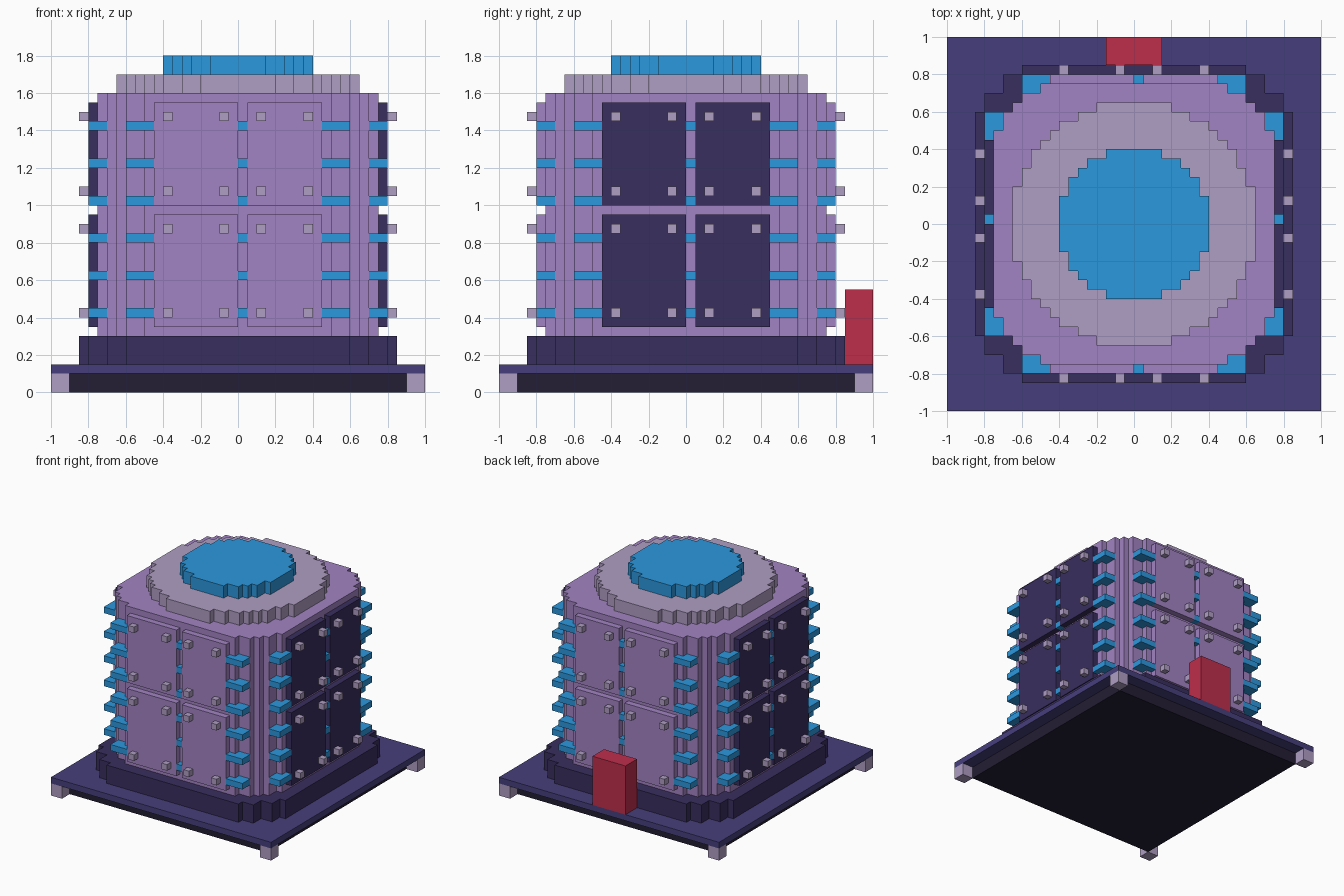
import bpy, bmesh

if "Cube" in bpy.data.objects:
    bpy.data.objects.remove(bpy.data.objects["Cube"])

def material(name, hexcode):
    m = bpy.data.materials.new(name)
    srgb = [int(hexcode[i:i + 2], 16) / 255 for i in (0, 2, 4)]
    lin = [c / 12.92 if c <= 0.04045 else ((c + 0.055) / 1.055) ** 2.4 for c in srgb]
    m.diffuse_color = (*lin, 1)
    m.use_nodes = True
    m.node_tree.nodes["Principled BSDF"].inputs["Base Color"].default_value = m.diffuse_color
    return m

NIGHT = material("night", "231D33")
DARK = material("dark_violet", "392E5E")
INDIGO = material("indigo", "463F7C")
PURPLE = material("purple", "A283C3")
PALE = material("pale_violet", "AF9EC4")
BLUE = material("blue", "2C98DE")
RED = material("red", "BE2E4C")

def finish(name, bm, mat):
    bmesh.ops.recalc_face_normals(bm, faces=bm.faces)
    me = bpy.data.meshes.new(name)
    bm.to_mesh(me)
    bm.free()
    me.materials.append(mat)
    ob = bpy.data.objects.new(name, me)
    bpy.context.collection.objects.link(ob)
    return ob

def boxes(name, items, mat):
    """One object made of boxes given as (x0, x1, y0, y1, z0, z1)."""
    bm = bmesh.new()
    for x0, x1, y0, y1, z0, z1 in items:
        vs = bmesh.ops.create_cube(bm, size=1)["verts"]
        for v in vs:
            v.co = (x1 if v.co.x > 0 else x0, y1 if v.co.y > 0 else y0, z1 if v.co.z > 0 else z0)
    return finish(name, bm, mat)

def prism(name, quarter, z0, z1, mat):
    """Extrude an outline mirrored from its +x +y quarter (listed from top to right)."""
    q = quarter
    pts = (q + [(x, -y) for x, y in reversed(q)] + [(-x, -y) for x, y in q]
           + [(-x, y) for x, y in reversed(q)])
    bm = bmesh.new()
    face = bm.faces.new([bm.verts.new((x, y, z0)) for x, y in pts])
    ext = bmesh.ops.extrude_face_region(bm, geom=[face], use_keep_orig=True)
    for g in ext["geom"]:
        if isinstance(g, bmesh.types.BMVert):
            g.co.z = z1
    return finish(name, bm, mat)

def stepped_disc(name, n, z0, z1, mat, cell=0.05):
    """Round disc with a stepped edge, n cells in radius."""
    quarter, last = [], 0
    for row in range(n, 0, -1):
        w = int((n * n - (row - 0.5) ** 2) ** 0.5 + 0.5)
        if w != last:
            if last:
                quarter.append((last * cell, row * cell))
            quarter.append((w * cell, row * cell))
            last = w
    return prism(name, quarter, z0, z1, mat)

def on_side(side, u0, u1, d0, d1, z0, z1):
    """Box on one wall: u runs along the wall, d is the distance from the centre."""
    if side in ("front", "left"):
        d0, d1 = -d1, -d0
    if side in ("front", "back"):
        return (u0, u1, d0, d1, z0, z1)
    return (d0, d1, u0, u1, z0, z1)

# Base: inset slab, corner feet and top plate
boxes("base_slab", [(-0.9, 0.9, -0.9, 0.9, 0, 0.1)], NIGHT)
boxes("corner_feet", [(x, x + 0.1, y, y + 0.1, 0, 0.1) for x in (-1, 0.9) for y in (-1, 0.9)], PALE)
boxes("base_plate", [(-1, 1, -1, 1, 0.1, 0.15)], INDIGO)

# Plinth and main body with stepped corners
prism("plinth", [(0.6, 0.85), (0.6, 0.8), (0.7, 0.8), (0.7, 0.7), (0.8, 0.7), (0.8, 0.6),
                 (0.85, 0.6)], 0.15, 0.3, DARK)
prism("body", [(0.5, 0.75), (0.5, 0.7), (0.6, 0.7), (0.6, 0.65), (0.65, 0.65), (0.65, 0.6),
               (0.7, 0.6), (0.7, 0.5), (0.75, 0.5)], 0.3, 1.6, PURPLE)

# Wall panels, bolts and glowing fins on all four sides
for side in ("front", "back", "left", "right"):
    panel_mat = PURPLE if side in ("front", "back") else DARK
    boxes(side + "_panels", [on_side(side, u0, u1, 0.75, 0.8, z0, z1)
                             for u0, u1 in ((-0.45, 0), (0.05, 0.45))
                             for z0, z1 in ((0.35, 0.95), (1.0, 1.55))], panel_mat)
    boxes(side + "_bolts", [on_side(side, u, u + 0.05, 0.8, 0.85, z, z + 0.05)
                            for u in (-0.4, -0.1, 0.1, 0.35)
                            for z in (0.4, 0.85, 1.05, 1.45)], PALE)
    boxes(side + "_fins", [on_side(side, u0, u1, 0.7, 0.8, 0.4 + 0.2 * i, 0.45 + 0.2 * i)
                           for u0, u1 in ((-0.6, -0.45), (0, 0.05), (0.45, 0.6))
                           for i in range(6)], BLUE)

# Roof ring and lens
stepped_disc("roof_disc", 13, 1.6, 1.7, PALE)
stepped_disc("roof_lens", 8, 1.7, 1.8, BLUE)

# Box standing against the back of the plinth
boxes("rear_box", [(-0.15, 0.15, 0.85, 1.0, 0.15, 0.55)], RED)
